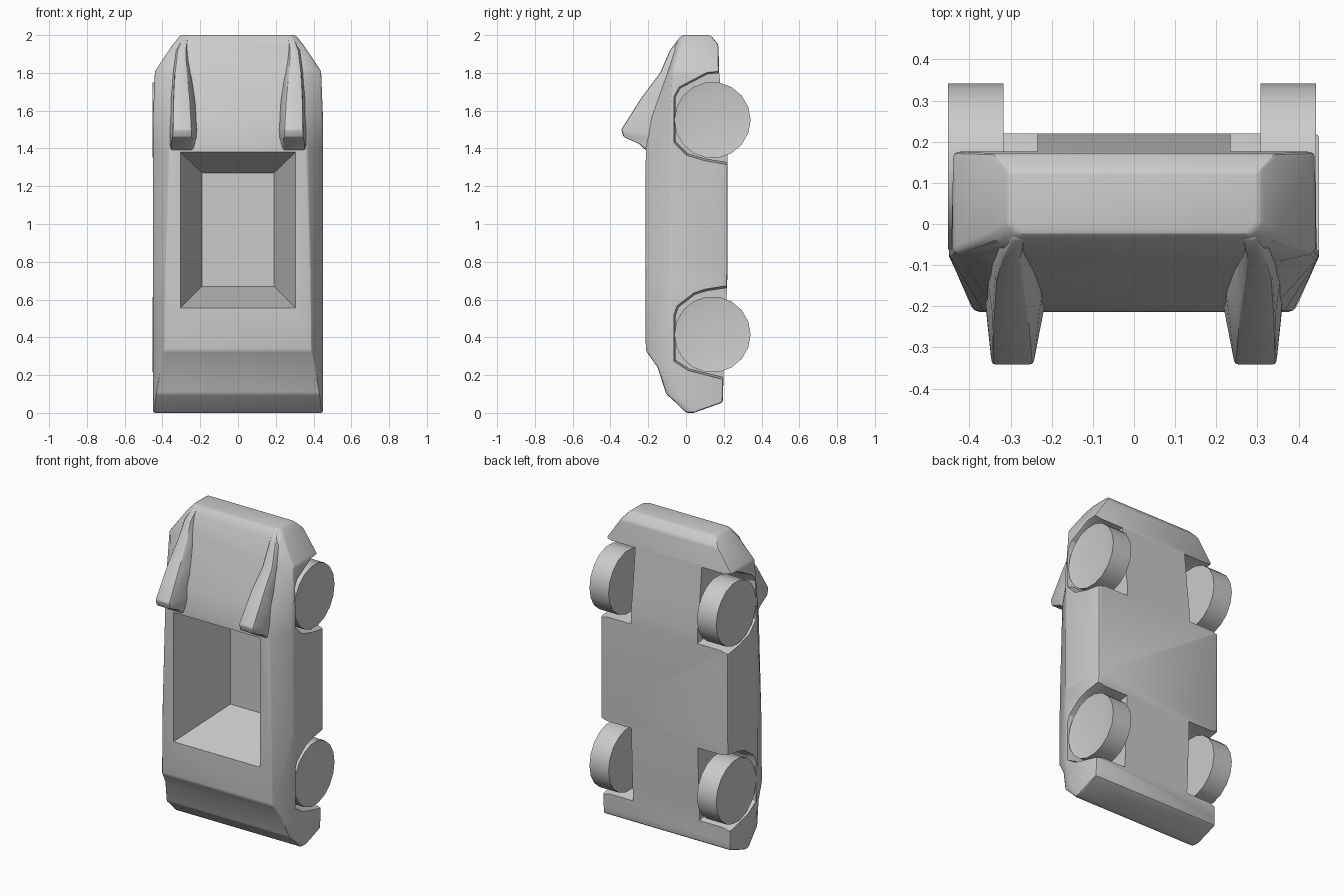
import bpy, bmesh
from math import pi, radians
from mathutils import Matrix, Vector

if "Cube" in bpy.data.objects:
    bpy.data.objects.remove(bpy.data.objects["Cube"])


def finish(bm, name):
    bmesh.ops.recalc_face_normals(bm, faces=bm.faces)
    me = bpy.data.meshes.new(name)
    bm.to_mesh(me)
    bm.free()
    ob = bpy.data.objects.new(name, me)
    bpy.context.collection.objects.link(ob)
    return ob


def loft(name, rings):
    """Skin equal-length rings of 3D points and cap both ends."""
    bm = bmesh.new()
    vs = [[bm.verts.new(p) for p in r] for r in rings]
    n = len(rings[0])
    for a, b in zip(vs, vs[1:]):
        for i in range(n):
            j = (i + 1) % n
            bm.faces.new((a[i], a[j], b[j], b[i]))
    bm.faces.new(vs[0])
    bm.faces.new(vs[-1])
    return finish(bm, name)


def activate(ob):
    bpy.ops.object.select_all(action='DESELECT')
    ob.select_set(True)
    bpy.context.view_layer.objects.active = ob


def bevel(ob, width):
    m = ob.modifiers.new("bevel", 'BEVEL')
    m.width, m.segments, m.angle_limit = width, 2, radians(28)
    activate(ob)
    bpy.ops.object.modifier_apply(modifier=m.name)


def cut(ob, cutter):
    m = ob.modifiers.new("cut", 'BOOLEAN')
    m.operation, m.solver, m.object = 'DIFFERENCE', 'EXACT', cutter
    activate(ob)
    bpy.ops.object.modifier_apply(modifier=m.name)
    bpy.data.objects.remove(cutter)


def smooth(ob):
    activate(ob)
    bpy.ops.object.shade_smooth_by_angle(angle=radians(25))


# Body: z, floor y, shoulder y, top y, half width, top half width
stations = [
    (0.00, 0.04, 0.02, 0.00, 0.45, 0.445),
    (0.055, 0.195, -0.01, -0.055, 0.45, 0.44),
    (0.10, 0.196, -0.04, -0.105, 0.45, 0.435),
    (0.24, 0.20, -0.07, -0.15, 0.45, 0.41),
    (0.33, 0.205, -0.075, -0.213, 0.45, 0.39),
    (0.75, 0.22, -0.078, -0.214, 0.45, 0.385),
    (1.40, 0.22, -0.08, -0.213, 0.45, 0.365),
    (1.56, 0.20, -0.08, -0.195, 0.45, 0.345),
    (1.81, 0.175, -0.07, -0.095, 0.44, 0.34),
    (1.95, 0.172, -0.03, -0.055, 0.345, 0.315),
    (2.00, 0.13, 0.00, -0.025, 0.305, 0.28),
]
rings = []
for z, yb, ys, yt, w, wt in stations:
    half = [(w, yb), (w, ys), (wt, yt)]
    rings.append([(x, y, z) for x, y in half] + [(-x, y, z) for x, y in reversed(half)])
body = loft("car_body", rings)
bevel(body, 0.012)

# Open cabin pit
cut(body, loft("pit_cutter", [
    [(sx * w, y, z) for sx, z in ((-1, lo), (1, lo), (1, hi), (-1, hi))]
    for y, w, lo, hi in ((-0.224, 0.308, 0.552, 1.383), (0.195, 0.19, 0.67, 1.27))]))

# Wheel wells, tapering inward
front_arch = [(.4, 1.84), (.11, 1.81), (-.04, 1.73), (-.068, 1.68),
              (-.068, 1.43), (0, 1.36), (.1, 1.33), (.4, 1.28)]
rear_arch = [(.4, .71), (.1, .66), (.04, .64), (-.05, .57),
             (-.068, .52), (-.068, .27), (.01, .22), (.4, .12)]
for arch, cz in ((front_arch, 1.56), (rear_arch, 0.42)):
    for s in (-1, 1):
        inner = [(y if y > .3 else .14 + (y - .14) * .94, cz + (z - cz) * .93) for y, z in arch]
        cut(body, loft("well_cutter", [
            [(s * 0.235, y, z) for y, z in inner],
            [(s * 0.40, y, z) for y, z in inner],
            [(s * 0.47, y, z) for y, z in arch]]))
smooth(body)

# Raised fins beside the hood: z, base y, top y, base inner/outer x, top inner/outer x
fin = [
    (1.39, -0.11, -0.212, 0.20, 0.37, 0.24, 0.355),
    (1.425, -0.11, -0.25, 0.20, 0.37, 0.24, 0.355),
    (1.46, -0.11, -0.33, 0.20, 0.37, 0.245, 0.347),
    (1.50, -0.11, -0.343, 0.20, 0.368, 0.245, 0.345),
    (1.67, -0.10, -0.235, 0.215, 0.36, 0.255, 0.342),
    (1.80, -0.07, -0.137, 0.24, 0.35, 0.27, 0.335),
    (1.92, -0.03, -0.085, 0.26, 0.335, 0.275, 0.32),
    (1.985, -0.01, -0.035, 0.26, 0.30, 0.265, 0.295),
]
for s, side in ((-1, "left"), (1, "right")):
    f = loft(side + "_fin", [
        [(s * bi, yb, z), (s * bo, yb, z), (s * to, yt, z), (s * ti, yt, z)]
        for z, yb, yt, bi, bo, ti, to in fin])
    bevel(f, 0.008)
    smooth(f)

# Wheels with a shallow dished face
for z, end in ((1.55, "front"), (0.415, "rear")):
    for s, side in ((-1, "left"), (1, "right")):
        bm = bmesh.new()
        m = Matrix.Translation((s * 0.38 - 0.005, 0.14, z)) @ Matrix.Rotation(pi / 2, 4, 'Y')
        bmesh.ops.create_cone(bm, cap_ends=True, segments=18, radius1=0.202,
                              radius2=0.202, depth=0.135, matrix=m)
        caps = [f for f in bm.faces if len(f.verts) > 4 and f.normal.x * s > 0.5]
        bmesh.ops.inset_region(bm, faces=caps, thickness=0.05, depth=-0.008)
        smooth(finish(bm, f"{end}_{side}_wheel"))
